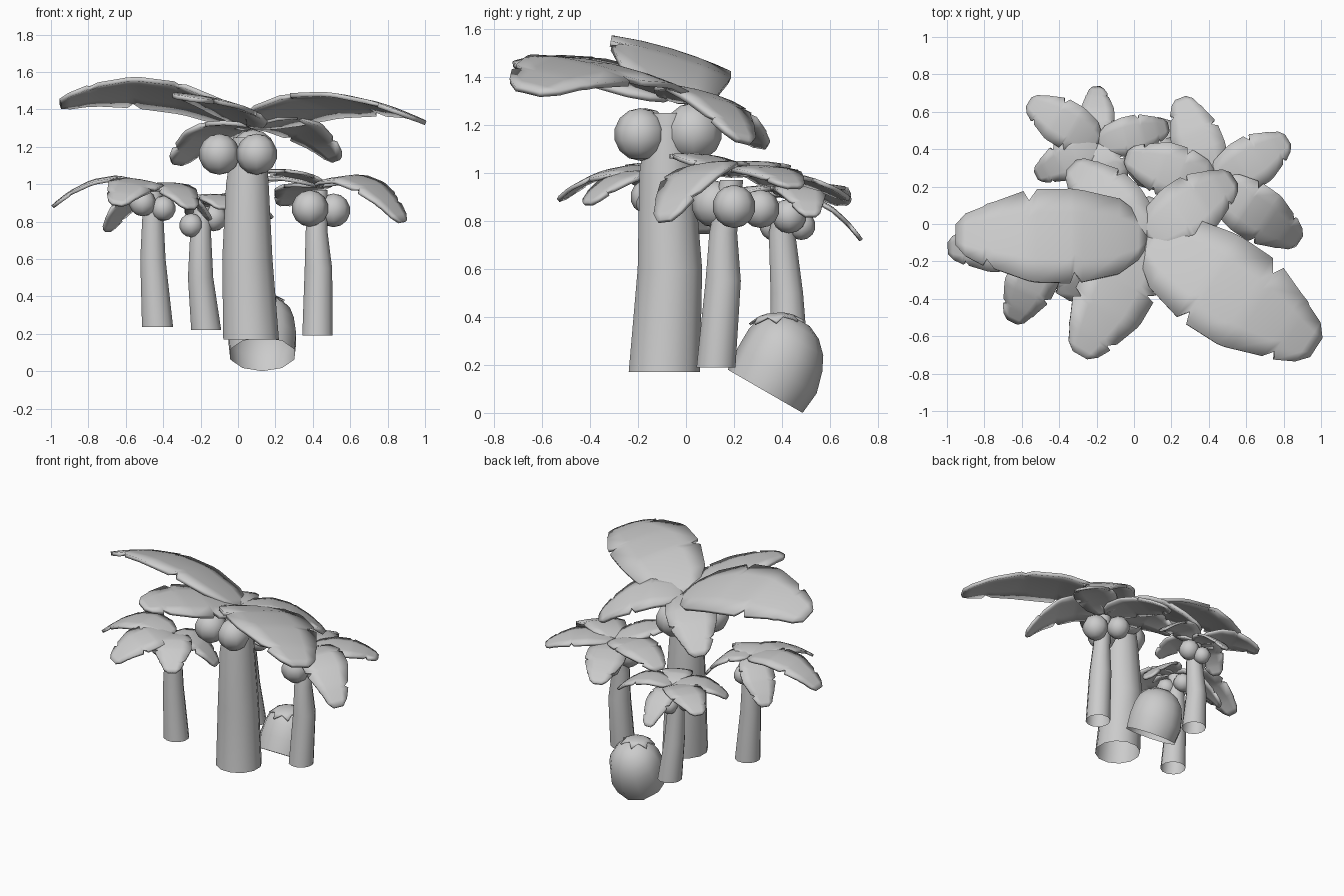
import bpy, bmesh, math
from mathutils import Vector, Matrix

cube = bpy.data.objects.get("Cube")
if cube:
    bpy.data.objects.remove(cube, do_unlink=True)


def finish(bm, name, angle=40, normals=True):
    if normals:
        bmesh.ops.recalc_face_normals(bm, faces=bm.faces)
    mesh = bpy.data.meshes.new(name)
    bm.to_mesh(mesh)
    bm.free()
    ob = bpy.data.objects.new(name, mesh)
    bpy.context.collection.objects.link(ob)
    bpy.ops.object.select_all(action='DESELECT')
    ob.select_set(True)
    bpy.context.view_layer.objects.active = ob
    bpy.ops.object.shade_smooth_by_angle(angle=math.radians(angle))
    return ob


def tube(name, rings, sides):
    """Round body open at the bottom; each ring is (x, y, z, radius)."""
    bm = bmesh.new()
    loops = []
    for x, y, z, r in rings:
        loops.append([bm.verts.new((x + r * math.cos(a), y + r * math.sin(a), z))
                      for a in (math.tau * (i + .5) / sides for i in range(sides))])
    for lo, hi in zip(loops, loops[1:]):
        for i in range(sides):
            j = (i + 1) % sides
            bm.faces.new((lo[i], lo[j], hi[j], hi[i]))
    bm.faces.new(loops[-1])
    return finish(bm, name, normals=False)


def nut(name, centre, radius):
    bm = bmesh.new()
    bmesh.ops.create_uvsphere(bm, u_segments=8, v_segments=7, radius=radius)
    bmesh.ops.translate(bm, verts=bm.verts, vec=centre)
    return finish(bm, name, 60)


# Half-width outlines of a leaf edge, with V-shaped tears
STATIONS = (0, .05, .15, .34, .38, .4, .58, .62, .65, .8, .84, .86, .95, 1)
EDGE_A = (.18, .5, .8, .98, .76, 1, .99, .96, .92, .71, .5, .64, .45, .22)
EDGE_B = (.18, .5, .8, .97, .99, 1, .99, .74, .94, .71, .66, .6, .45, .22)
ACROSS = (-1, -.5, 0, .5, 1)


def leaf(name, base, tip, mid_z, width, roll=0, camber=.08, thick=.016, flip=False):
    """Arched leaf from base to tip; mid_z is its height half way along."""
    base, tip = Vector(base), Vector(tip)
    side = Vector((base.y - tip.y, tip.x - base.x, 0)).normalized()
    left, right = (EDGE_B, EDGE_A) if flip else (EDGE_A, EDGE_B)
    bulge = 4 * (mid_z - (base.z + tip.z) / 2)
    bm = bmesh.new()
    rows = []
    for t, a, b in zip(STATIONS, left, right):
        spine = base.lerp(tip, t)
        spine.z += bulge * t * (1 - t)
        row = []
        for u in ACROSS:
            off = u * (a if u < 0 else b) * width / 2
            p = spine + side * off
            p.z += roll * off - camber * off * off / (width / 2)
            row.append(bm.verts.new(p))
        rows.append(row)
    for r0, r1 in zip(rows, rows[1:]):
        for i in range(len(ACROSS) - 1):
            bm.faces.new((r0[i], r1[i], r1[i + 1], r0[i + 1]))
    ob = finish(bm, name, 35)
    mod = ob.modifiers.new("thickness", 'SOLIDIFY')
    mod.thickness = thick
    mod.offset = 0
    return ob


def palm(prefix, trunk, crown, leaves, nuts, thick):
    tube(prefix + "_trunk", trunk, 12)
    for i, (tip, mid_z, width, roll) in enumerate(leaves):
        leaf(f"{prefix}_leaf_{i + 1}", crown, tip, mid_z, width, roll,
             thick=thick, flip=i % 2 == 0)
    for i, (centre, radius) in enumerate(nuts):
        nut(f"{prefix}_nut_{i + 1}", centre, radius)


# Tall middle palm
palm("tall_palm",
     [(.07, -.09, .17, .154), (.05, -.067, .6, .139), (.05, -.08, 1, .118), (.06, -.07, 1.25, .09)],
     (.07, -.07, 1.31),
     [((-.95, -.06, 1.43), 1.5, .5, .3),
      ((.97, -.66, 1.34), 1.45, .55, -.2),
      ((-.29, -.7, 1.46), 1.44, .4, -.15),
      ((.53, .24, 1.13), 1.32, .33, -.2),
      ((-.33, .31, 1.11), 1.29, .33, .12)],
     [((-.1, -.17, 1.16), .11), ((.1, -.19, 1.16), .11), ((.08, .03, 1.17), .122)], .024)

# Left-side palm
palm("left_palm",
     [(.425, .125, .19, .084), (.43, .155, .55, .076), (.42, .155, .75, .06), (.43, .19, .97, .05)],
     (.43, .21, .99),
     [((.88, -.09, .8), 1.02, .3, .1),
      ((.82, .45, .94), 1.02, .28, 0),
      ((.25, .67, .89), .99, .27, 0),
      ((-.04, .36, .95), 1.04, .29, 0),
      ((.16, -.04, 1.07), 1.06, .25, 0)],
     [((.51, .2, .86), .09), ((.385, .12, .87), .098), ((.4, .31, .85), .08)], .018)

# Right-side palm
palm("right_palm",
     [(-.43, -.1, .235, .086), (-.455, -.1, .6, .07), (-.455, -.1, .85, .057), (-.45, -.1, .96, .05)],
     (-.45, -.1, .98),
     [((-.99, -.13, .88), 1.03, .28, 0),
      ((-.65, -.52, .89), 1.01, .27, -.15),
      ((-.25, -.41, .87), .99, .25, 0),
      ((-.7, .08, .75), .92, .23, 0),
      ((-.15, -.03, .81), .97, .23, 0)],
     [((-.51, -.16, .9), .072), ((-.4, -.14, .87), .067), ((-.45, -.02, .88), .065)], .018)

# Small rear palm
palm("rear_palm",
     [(-.17, .43, .22, .083), (-.2, .42, .5, .07), (-.2, .4, .75, .057), (-.19, .42, .88, .045)],
     (-.19, .43, .9),
     [((-.56, .65, .87), .95, .25, 0),
      ((-.2, .73, .72), .87, .18, 0),
      ((-.52, .26, .84), .94, .21, 0),
      ((.18, .52, .82), .94, .21, 0),
      ((-.08, .15, .87), .94, .2, 0)],
     [((-.25, .37, .78), .064), ((-.13, .43, .82), .072), ((-.2, .48, .78), .06)], .016)

# Tilted husk with a ragged cap
place = Matrix.Translation((.13, .33, .09)) @ Matrix.Rotation(math.radians(-30), 4, 'X')
husk = tube("husk", [(0, 0, 0, .18), (0, 0, .1, .19), (0, -.012, .19, .177), (0, -.02, .25, .155),
                     (0, -.025, .3, .11), (0, -.025, .328, .05)], 10)
husk.matrix_world = place

bm = bmesh.new()
POINTS = 14
tilt = Matrix.Rotation(math.radians(36), 3, 'X')
rings = []
for polar in (10, 20, None):
    ring = []
    for i in range(POINTS):
        p = math.radians(polar or (24 if i % 2 else 38))
        a = math.tau * i / POINTS
        d = tilt @ Vector((math.sin(p) * math.cos(a), math.sin(p) * math.sin(a), math.cos(p)))
        ring.append(bm.verts.new((d.x * .195, d.y * .195 - .015, .16 + d.z * .18)))
    rings.append(ring)
bm.faces.new(rings[0])
for r0, r1 in zip(rings, rings[1:]):
    for i in range(POINTS):
        j = (i + 1) % POINTS
        bm.faces.new((r0[i], r1[i], r1[j], r0[j]))
cap = finish(bm, "husk_cap")
cap.matrix_world = place
mod = cap.modifiers.new("thickness", 'SOLIDIFY')
mod.thickness = .01
